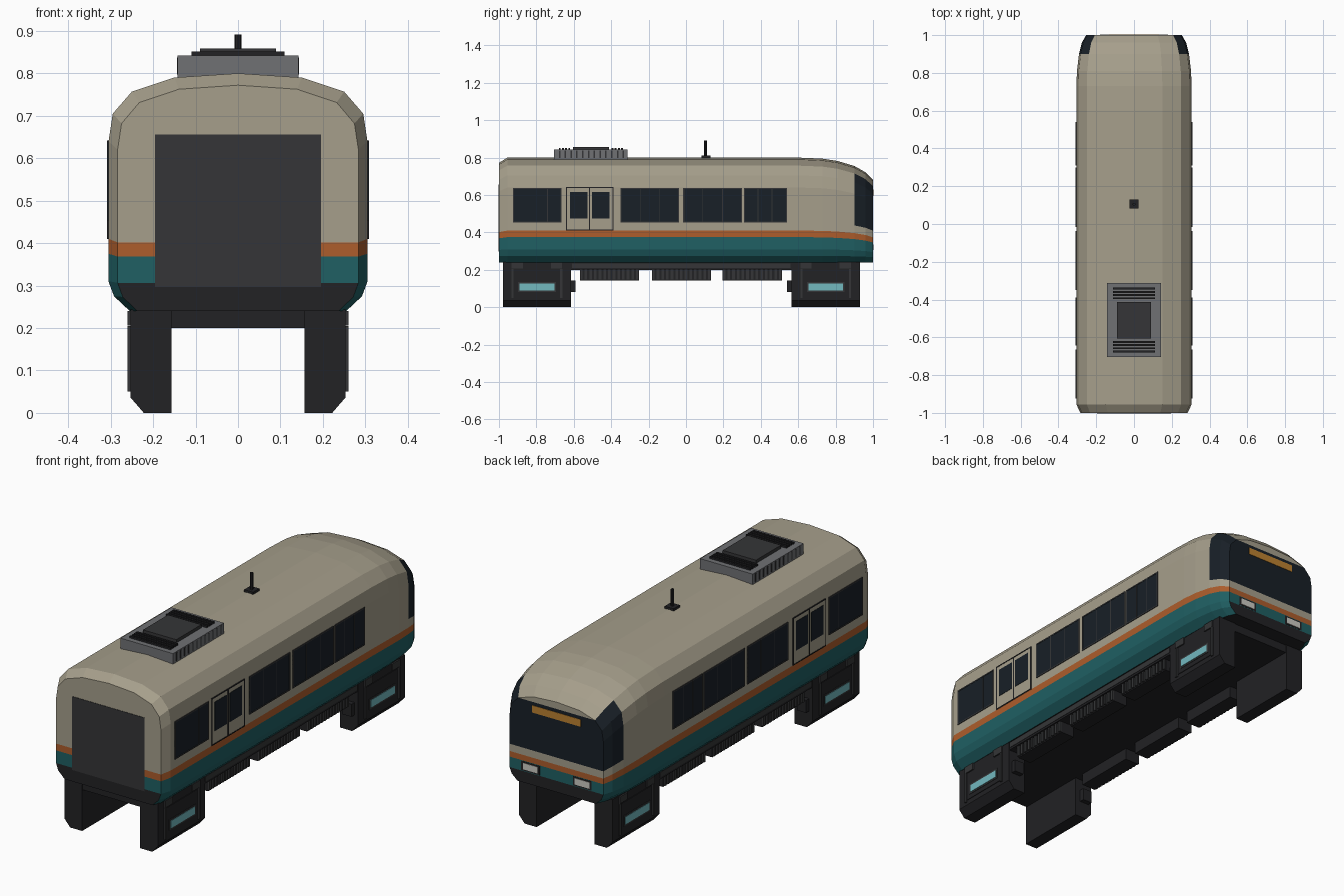
import bpy, bmesh
from mathutils import Matrix, Vector

if "Cube" in bpy.data.objects:
    bpy.data.objects.remove(bpy.data.objects["Cube"])

def mat(name, r, g, b):
    m = bpy.data.materials.new(name)
    m.diffuse_color = (r, g, b, 1)
    m.use_nodes = True
    m.node_tree.nodes["Principled BSDF"].inputs["Base Color"].default_value = m.diffuse_color
    return m

BEIGE = mat("beige", .38, .345, .26)
ORANGE = mat("orange", .42, .11, .025)
TEAL = mat("teal", .014, .115, .125)
BLACK = mat("black", .016, .016, .018)
DARK = mat("dark", .035, .036, .038)
GLASS = mat("glass", .009, .014, .02)
GREY = mat("grey", .16, .165, .175)
CYAN = mat("cyan", .17, .48, .52)
AMBER = mat("amber", .5, .22, .03)
LAMP = mat("lamp", .6, .6, .55)

def finish(name, bm, mats):
    bmesh.ops.recalc_face_normals(bm, faces=bm.faces)
    me = bpy.data.meshes.new(name)
    bm.to_mesh(me)
    bm.free()
    for m in mats:
        me.materials.append(m)
    ob = bpy.data.objects.new(name, me)
    bpy.context.collection.objects.link(ob)
    return ob

def boxes(name, items, m, mirror=True):
    """Each item is (x0, x1, y0, y1, z0, z1); mirror repeats it across x."""
    bm = bmesh.new()
    for x0, x1, y0, y1, z0, z1 in items:
        for s in ((1, -1) if mirror else (1,)):
            c = Vector((s * (x0 + x1) / 2, (y0 + y1) / 2, (z0 + z1) / 2))
            d = Matrix.Diagonal((x1 - x0, y1 - y0, z1 - z0, 1))
            bmesh.ops.create_cube(bm, size=1, matrix=Matrix.Translation(c) @ d)
    return finish(name, bm, [m])

def frame(x0, x1, y0, y1, z0, z1, t):
    """Four thin bars round a rectangle in the side wall."""
    return [(x0, x1, y0, y0 + t, z0, z1), (x0, x1, y1 - t, y1, z0, z1),
            (x0, x1, y0, y1, z0, z0 + t), (x0, x1, y0, y1, z1 - t, z1)]

# Body shell: half section lofted along y, with the colour bands in the section
half = [(0, .80), (.15, .79), (.25, .757), (.295, .705), (.305, .64), (.305, .455),
        (.305, .41), (.305, .375), (.305, .31), (.292, .275), (.255, .24)]
section = half + [(-x, z) for x, z in half[:0:-1]]
stations = [(-1, .93, .95), (-.955, 1, 1), (.6, 1, 1), (.73, 1, .99), (.81, .99, .968),
            (.9, .955, .92), (.96, .905, .86), (1, .83, .786)]
bands = [0] * 6 + [1] + [2] * 3
bm = bmesh.new()
rings = [[bm.verts.new((x * sx, y, .24 + (z - .24) * sz)) for x, z in section]
         for y, sx, sz in stations]
n = len(section)
for i in range(len(rings) - 1):
    for j in range(n):
        k = (j + 1) % n
        f = bm.faces.new((rings[i][j], rings[i][k], rings[i + 1][k], rings[i + 1][j]))
        row = j if j < 10 else n - 1 - j
        f.material_index = 3 if j == 10 else bands[row]
        if i >= 5 and row in (2, 3, 4):
            f.material_index = 4
for ring, nose in ((rings[0], False), (rings[-1], True)):
    for k in range(10):
        vs = [ring[k], ring[k + 1], ring[n - k - 1]] + ([ring[n - k]] if k else [])
        f = bm.faces.new(vs)
        f.material_index = 3 if k >= 8 else bands[k]
        if nose and k in (2, 3, 4):
            f.material_index = 4
finish("body_shell", bm, [BEIGE, ORANGE, TEAL, BLACK, GLASS])

# Gangway panel on the flat end
boxes("end_gangway_panel", [(-.195, .195, -1.002, -.98, .297, .656)], DARK, False)

# Side windows with frames and mullions
spans = [(-.925, -.665, [-.74]), (-.35, -.037, [-.245, -.14]),
         (-.015, .30, [.09, .195]), (.31, .54, [.385, .46])]
boxes("side_windows", [(.295, .307, a, b, .455, .636) for a, b, _ in spans], GLASS)
trim = []
for a, b, splits in spans:
    trim += frame(.30, .3085, a, b, .453, .638, .006)
    trim += [(.30, .308, s - .002, s + .002, .455, .636) for s in splits]
boxes("window_frames", trim, DARK)

# Double doors
boxes("door_leaves", [(.295, .307, -.64, -.517, .41, .64), (.295, .307, -.513, -.39, .41, .64)], BEIGE)
boxes("door_windows", [(.30, .3085, -.62, -.527, .475, .617), (.30, .3085, -.503, -.41, .475, .617)], GLASS)
boxes("door_outline", frame(.30, .3085, -.642, -.388, .41, .642, .005)
      + [(.30, .3085, -.518, -.512, .41, .64)], BLACK)

# Nose lights and destination panel
boxes("headlight_surrounds", [(.09, .19, .98, 1.001, .298, .343)], BLACK)
boxes("headlights", [(.10, .18, .98, 1.003, .305, .336)], LAMP)
boxes("destination_panel", [(-.132, .132, .98, 1.002, .595, .63)], AMBER, False)

# Underframe between and above the bogie skirts
boxes("underframe", [(-.25, .25, -.975, .925, .20, .243)], BLACK, False)

# Bogie skirts: chamfered profile extruded along y
profile = [(.157, 0), (.222, 0), (.253, .036), (.253, .243), (.157, .243)]
bm = bmesh.new()
for yc in (-.797, .747):
    for s in (1, -1):
        a = [bm.verts.new((s * x, yc - .182, z)) for x, z in profile]
        b = [bm.verts.new((s * x, yc + .182, z)) for x, z in profile]
        bm.faces.new(a)
        bm.faces.new(b)
        for i in range(5):
            k = (i + 1) % 5
            bm.faces.new((a[i], a[k], b[k], b[i]))
finish("bogie_skirts", bm, [BLACK])

# Bogie details: raised panels, posts, top lugs, light strips, buffers
panels, posts, lights, buffers = [], [], [], []
for yc, inner in ((-.797, 1), (.747, -1)):
    panels.append((.24, .256, yc - .12, yc + .12, .06, .2))
    for s in (-1, 1):
        y = yc + s * .13
        posts.append((.24, .26, y - .006, y + .006, .05, .205))
        y = yc + s * .105
        posts.append((.24, .26, y - .03, y + .03, .206, .24))
    lights.append((.25, .26, yc - .093, yc + .093, .09, .126))
    y = yc + inner * .192
    buffers.append((.185, .235, y - .014, y + .014, .082, .143))
boxes("bogie_panels", panels, BLACK)
boxes("bogie_posts_and_lugs", posts, DARK)
boxes("bogie_light_frames", [(x0, x1 - .002, a - .008, b + .008, c - .008, d + .008)
                             for x0, x1, a, b, c, d in lights], DARK)
boxes("bogie_light_strips", lights, CYAN)
boxes("bogie_buffers", buffers, BLACK)

# Underfloor equipment boxes with ribs
cases, ribs = [], []
for y0 in (-.572, -.187, .192):
    cases.append((.16, .235, y0 + .004, y0 + .321, .142, .21))
    for i in range(13):
        y = y0 + .012 + i * .025
        ribs.append((.23, .243, y - .007, y + .007, .147, .205))
boxes("equipment_boxes", cases, BLACK)
boxes("equipment_ribs", ribs, DARK)
boxes("equipment_rail", [(.20, .252, -.61, .56, .21, .235)], DARK)

# Roof air conditioner
boxes("roof_unit", [(-.142, .142, -.705, -.312, .775, .842)], GREY, False)
boxes("roof_unit_lid", [(-.09, .09, -.605, -.412, .83, .858)], DARK, False)
slats = [(-.11, .11, y - .005, y + .005, .83, .851)
         for i in range(4) for y in (-.342 - i * .017, -.675 + i * .017)]
boxes("roof_unit_slats", slats, BLACK, False)
boxes("roof_unit_vents", [(.135, .1435, y, y + .008, .797, .837)
                          for y in [-.68 + i * .031 for i in range(12)]], DARK)

# Antenna
boxes("antenna_base", [(-.024, .024, .082, .13, .79, .81)], BLACK, False)
bm = bmesh.new()
bmesh.ops.create_cone(bm, cap_ends=True, segments=8, radius1=.008, radius2=.008, depth=.09,
                      matrix=Matrix.Translation((0, .105, .846)))
finish("antenna_rod", bm, [BLACK])
